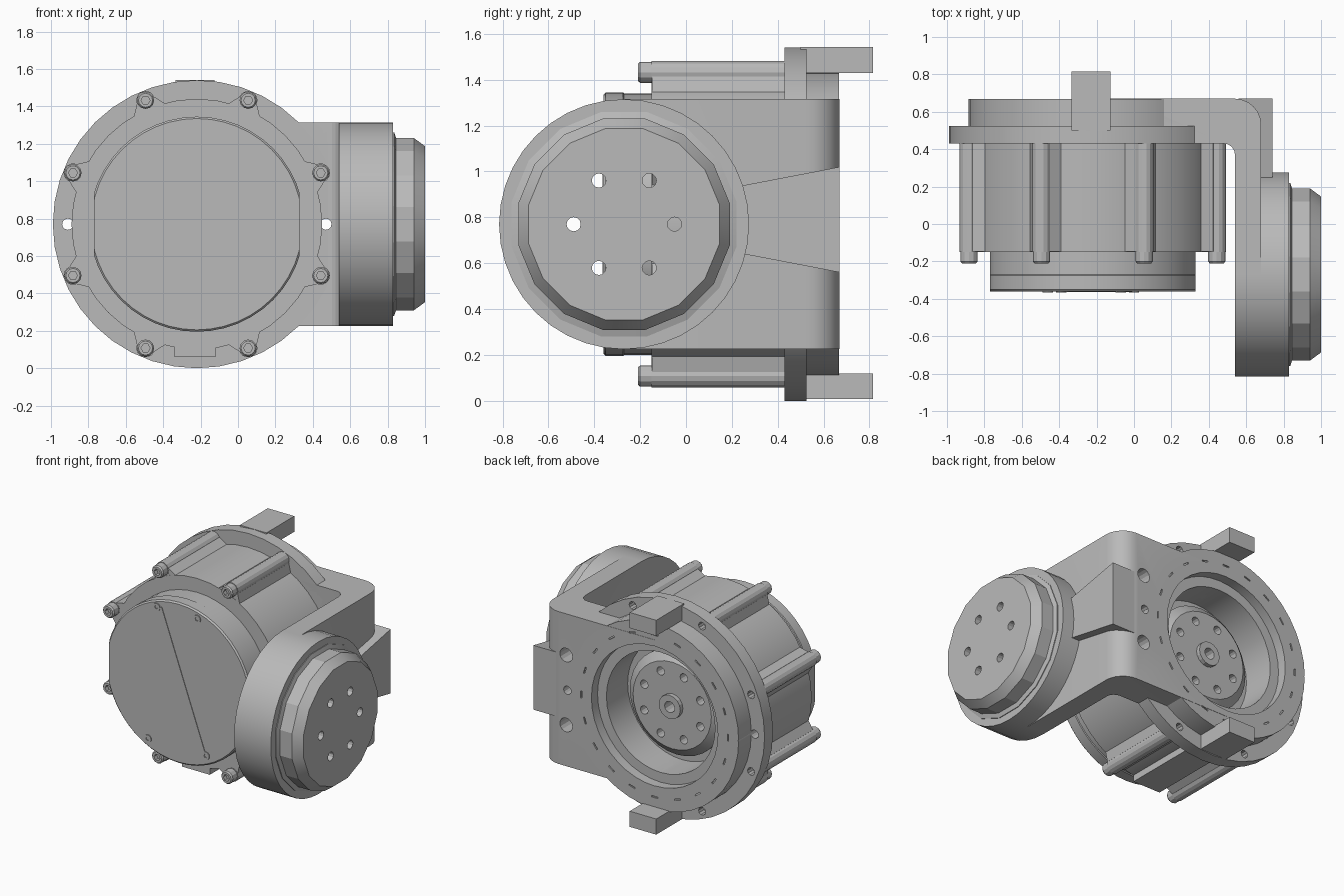
import bpy, bmesh
from math import pi, cos, sin, radians
from mathutils import Matrix, Vector

if "Cube" in bpy.data.objects:
    bpy.data.objects.remove(bpy.data.objects["Cube"])

GREY = (0.49, 0.49, 0.49, 1)
metal = bpy.data.materials.new("grey_metal")
metal.use_nodes = True
metal.diffuse_color = GREY
metal.node_tree.nodes["Principled BSDF"].inputs["Base Color"].default_value = GREY

CX, CZ = -0.22, 0.77      # main axis runs along y here
AY = -0.27                # output axis runs along x here
parts = []


def finish(bm, name, keep=True):
    bmesh.ops.remove_doubles(bm, verts=bm.verts, dist=1e-5)
    bmesh.ops.recalc_face_normals(bm, faces=bm.faces)
    mesh = bpy.data.meshes.new(name)
    bm.to_mesh(mesh)
    bm.free()
    mesh.materials.append(metal)
    ob = bpy.data.objects.new(name, mesh)
    bpy.context.collection.objects.link(ob)
    if keep:
        parts.append(ob)
    else:
        ob.hide_render = True
    return ob


def lathe(name, profile, sides, axis="y", centre=(CX, CZ), keep=True, turn=0.0):
    """Turn (radius, height) points about an axis parallel to x or y."""
    bm = bmesh.new()
    rings = []
    for r, h in profile:
        ring = []
        for i in range(sides):
            a = 2 * pi * i / sides + turn
            u, v = centre[0] + r * cos(a), centre[1] + r * sin(a)
            ring.append(bm.verts.new((u, h, v) if axis == "y" else (h, u, v)))
        rings.append(ring)
    for a, b in zip(rings, rings[1:]):
        for i in range(sides):
            j = (i + 1) % sides
            bm.faces.new((a[i], a[j], b[j], b[i]))
    for ring in (rings[0], rings[-1]):
        bm.faces.new(ring)
    return finish(bm, name, keep)


def rod(name, r, h0, h1, sides, **kw):
    return lathe(name, [(r, h0), (r, h1)], sides, **kw)


def prism(name, points, direction, keep=True):
    """Extrude a flat outline along a direction."""
    bm = bmesh.new()
    face = bm.faces.new([bm.verts.new(p) for p in points])
    ext = bmesh.ops.extrude_face_region(bm, geom=[face])
    moved = [g for g in ext["geom"] if isinstance(g, bmesh.types.BMVert)]
    bmesh.ops.translate(bm, verts=moved, vec=direction)
    return finish(bm, name, keep)


def box(name, lo, hi, keep=True):
    (x0, y0, z0), (x1, y1, z1) = lo, hi
    base = [(x0, y0, z0), (x1, y0, z0), (x1, y1, z0), (x0, y1, z0)]
    return prism(name, base, (0, 0, z1 - z0), keep)


def boolean(targets, cutter, mode="DIFFERENCE"):
    for ob in targets:
        mod = ob.modifiers.new("cut", "BOOLEAN")
        mod.operation, mod.solver, mod.object = mode, "EXACT", cutter
        bpy.context.view_layer.objects.active = ob
        bpy.ops.object.modifier_apply(modifier=mod.name)
    bpy.data.objects.remove(cutter)


def around(radius, count, start=0.0):
    for i in range(count):
        a = start + 2 * pi * i / count
        yield CX + radius * cos(a), CZ + radius * sin(a)


# Motor drum, mounting flange and rear ring
drum = rod("motor_drum", 0.67, -0.15, 0.44, 40)
flange = rod("mounting_flange", 0.77, 0.43, 0.525, 40)
ring = rod("rear_ring", 0.665, 0.5, 0.668, 40)

# Front cap with flattened sides
cap = lathe("front_cap", [(0.57, -0.12), (0.57, -0.27), (0.575, -0.275),
                          (0.575, -0.35), (0.565, -0.36)], 48)
boolean([cap], box("cap_trim", (CX - 0.55, -1, 0), (CX + 0.55, 1, 2), False), "INTERSECT")

# L-shaped bracket with rounded inner and outer corners
outline = [(-0.22, 0.43), (0.48, 0.43)]
outline += [(0.48 + 0.06 * sin(a), 0.37 + 0.06 * cos(a))
            for a in (radians(d) for d in (22, 45, 68, 90))]
outline += [(0.54, AY), (0.68, AY)]
outline += [(0.54 + 0.14 * cos(a), 0.53 + 0.14 * sin(a))
            for a in (radians(d) for d in range(0, 91, 15))]
outline += [(-0.22, 0.67)]
bracket = prism("bracket", [(x, y, CZ - 0.545) for x, y in outline], (0, 0, 1.09))

# Stiffening rib on the bracket corner, widening to the back
prism("corner_rib", [(0.56, 0.2, CZ - 0.12), (0.56, 0.67, CZ - 0.21),
                     (0.56, 0.67, CZ + 0.25), (0.56, 0.2, CZ + 0.16)], (0.18, 0, 0))

# Output joint on the bracket arm
arm = (AY, CZ)
joint = rod("joint_disc", 0.545, 0.54, 0.83, 40, axis="x", centre=arm)
output = lathe("output_cap", [(0.5, 0.82), (0.5, 0.835), (0.47, 0.845), (0.47, 0.94),
                              (0.425, 1.0)], 16, axis="x", centre=arm, turn=pi / 16)
for i in range(6):
    a = i * pi / 3
    spot = (AY + 0.22 * cos(a), CZ + 0.22 * sin(a))
    boolean([joint, output, bracket],
            rod("bolt_hole", 0.031, 0.3, 1.2, 12, axis="x", centre=spot, keep=False))

# Stepped recess in the back
boolean([drum, flange, ring, bracket],
        lathe("recess", [(0.43, 0.36), (0.43, 0.6), (0.5, 0.6), (0.5, 0.8)], 40, keep=False))

# Hub plate with its circle of holes and central boss
hub = lathe("rear_hub", [(0.37, 0.34), (0.37, 0.42), (0.31, 0.47)], 32)
for spot in around(0.24, 8, pi / 8):
    boolean([hub], rod("hub_hole", 0.03, 0.4, 0.6, 12, centre=spot, keep=False))
boss = rod("hub_boss", 0.085, 0.44, 0.5, 16)
boolean([boss, hub], rod("bore", 0.04, 0.4, 0.6, 12, keep=False))

# Lugs along the drum with socket-head bolts
for spot in around(0.717, 8, pi / 8):
    rod("drum_lug", 0.05, -0.15, 0.44, 14, centre=spot)
    inward = Vector((CX - spot[0], 0, CZ - spot[1])).normalized()
    side = Vector((-inward.z, 0, inward.x))
    foot = Vector((spot[0], -0.148, spot[1]))
    prism("lug_web", [foot - side * 0.05, foot + side * 0.05,
                      foot + side * 0.1 + inward * 0.07,
                      foot - side * 0.1 + inward * 0.07], (0, 0.58, 0))
    bolt = lathe("lug_bolt", [(0.046, -0.14), (0.046, -0.2), (0.038, -0.21)], 12, centre=spot)
    boolean([bolt], rod("socket", 0.024, -0.3, -0.18, 6, centre=spot, keep=False))
    boolean([flange], rod("flange_hole", 0.028, 0.47, 0.7, 10, centre=spot, keep=False))

# Locating holes through the flange, and blind holes in the bracket
for spot in around(0.69, 2):
    boolean([flange, ring, bracket],
            rod("pin_hole", 0.03, 0.3, 0.8, 12, centre=spot, keep=False))
for dz in (-0.25, 0.25):
    boolean([bracket, ring],
            rod("blind_hole", 0.05, 0.52, 0.8, 14, centre=(0.48, CZ + dz), keep=False))

# Shallow slots around the rear ring
for i in range(20):
    slot = box("slot", (-0.025, 0.66, -0.005), (0.025, 0.7, 0.005), False)
    a = 2 * pi * i / 20
    slot.data.transform(Matrix.Translation((CX, 0, CZ)) @ Matrix.Rotation(a, 4, "Y")
                        @ Matrix.Translation((0, 0, 0.58)))
    boolean([ring, bracket], slot)

# Cable block under the drum
box("cable_block", (-0.34, -0.148, 0.06), (-0.12, 0.43, 0.14))

# Locating tabs at the top and bottom of the flange
for z in (0.008, 1.43):
    box("locating_tab", (-0.335, 0.5, z), (-0.125, 0.815, z + 0.112))

# Cap screws and the slim raised marker on the front
for spot in ((-0.39, 1.27), (-0.07, 1.27), (-0.46, 0.31), (0.0, 0.31)):
    screw = rod("cap_screw", 0.028, -0.34, -0.366, 12, centre=spot)
    boolean([screw], rod("socket", 0.014, -0.4, -0.355, 6, centre=spot, keep=False))
prism("front_marker", [(-0.41, -0.358, 1.25), (-0.35, -0.358, 1.28),
                       (-0.01, -0.358, 0.34)], (0, -0.006, 0))

# Smooth the curved walls while keeping edges crisp
bpy.ops.object.select_all(action="DESELECT")
for ob in parts:
    ob.select_set(True)
bpy.context.view_layer.objects.active = drum
bpy.ops.object.shade_smooth_by_angle(angle=radians(20))
